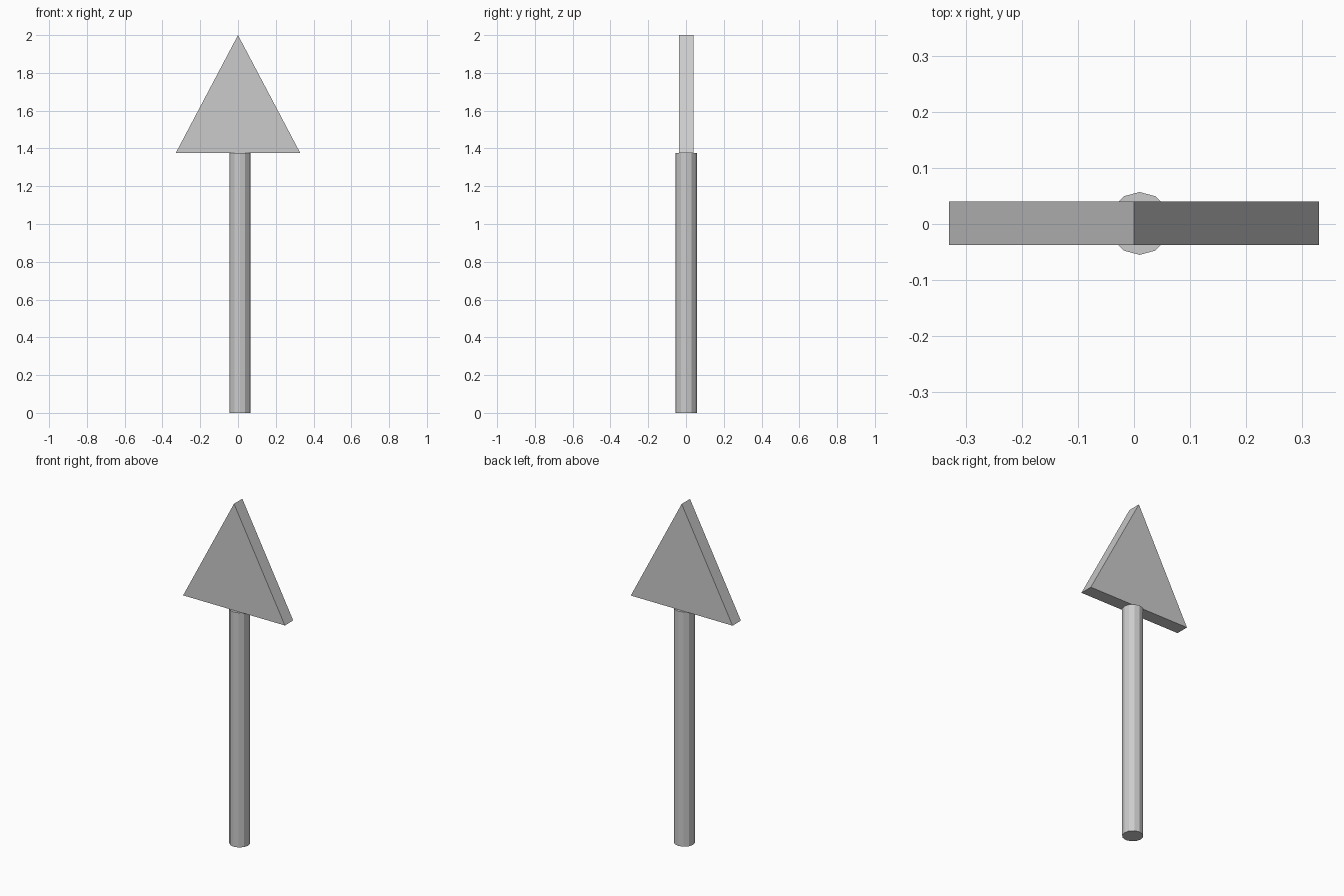
import bpy
import bmesh

if "Cube" in bpy.data.objects:
    bpy.data.objects.remove(bpy.data.objects["Cube"])

BASE_Z = 1.375

# Round post, faceted and slightly off centre
bpy.ops.mesh.primitive_cylinder_add(vertices=12, radius=0.056, depth=BASE_Z,
                                    location=(0.01, 0.001, BASE_Z / 2))
bpy.context.object.name = "post"

# Triangular sign plate, extruded from a flat profile
bm = bmesh.new()
profile = [(-0.33, BASE_Z), (0.33, BASE_Z), (0.0, 2.0)]
face = bm.faces.new([bm.verts.new((x, -0.037, z)) for x, z in profile])
ext = bmesh.ops.extrude_face_region(bm, geom=[face])
moved = [g for g in ext["geom"] if isinstance(g, bmesh.types.BMVert)]
bmesh.ops.translate(bm, verts=moved, vec=(0, 0.077, 0))
bmesh.ops.recalc_face_normals(bm, faces=bm.faces)
mesh = bpy.data.meshes.new("sign_plate")
bm.to_mesh(mesh)
bm.free()
bpy.context.collection.objects.link(bpy.data.objects.new("sign_plate", mesh))
